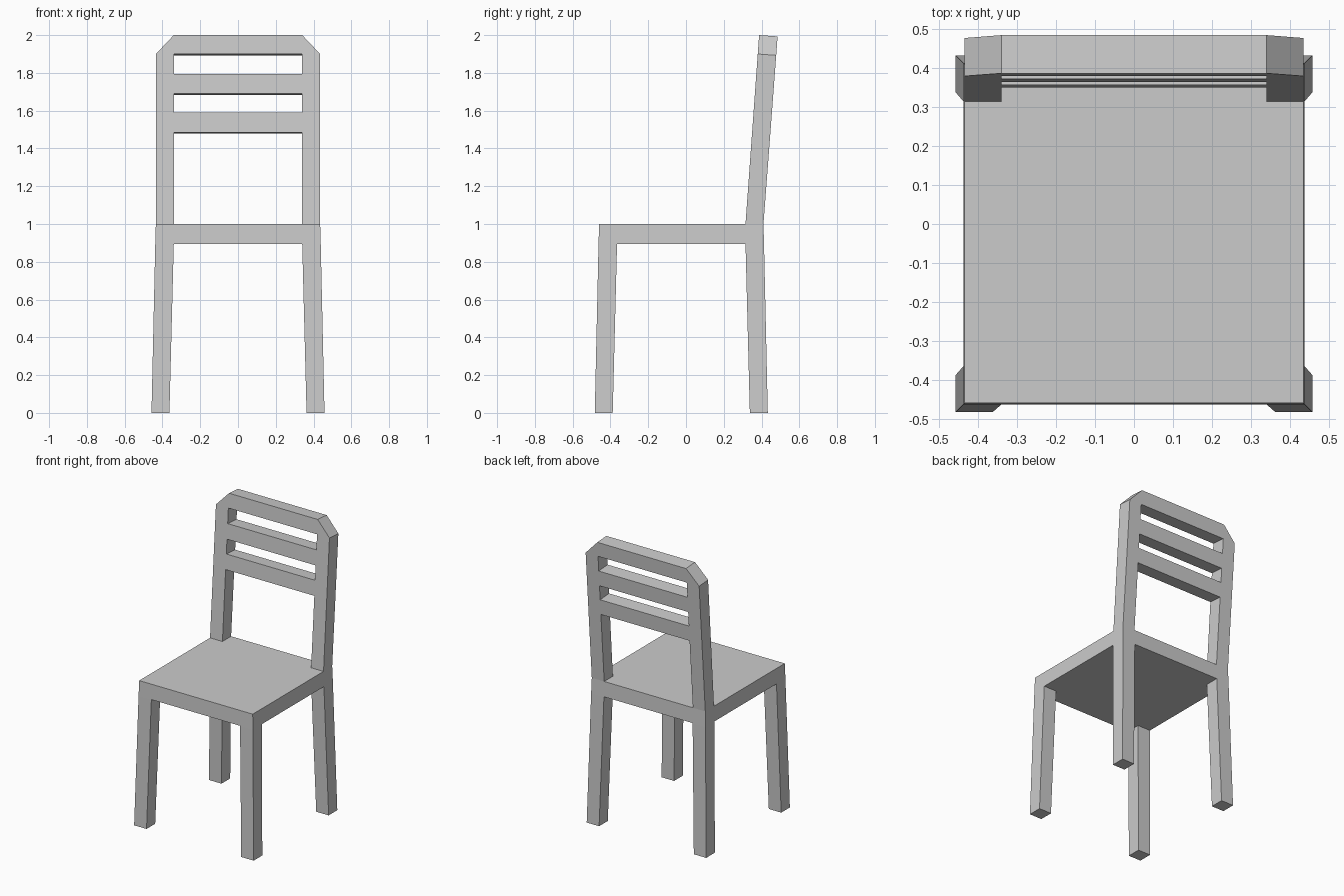
import bpy, bmesh, math

if "Cube" in bpy.data.objects:
    bpy.data.objects.remove(bpy.data.objects["Cube"])

XS = [-0.435, -0.34, 0.34, 0.435]
YS = [-0.46, -0.365, 0.315, 0.41]
SEAT_LOW, SEAT_TOP = 0.895, 1.0
RAILS = [SEAT_TOP, 1.485, 1.59, 1.69, 1.795, 1.90, 2.0]
SIDES = [(0, 2, 3, 1), (4, 5, 7, 6), (0, 1, 5, 4),
         (2, 6, 7, 3), (0, 4, 6, 2), (1, 3, 7, 5)]
faces = {}


def add_block(part, i, j, k, point):
    """Add one lattice cell; walls shared with a neighbour cancel out."""
    corners = [point(i + a, j + b, k + c)
               for c in (0, 1) for b in (0, 1) for a in (0, 1)]
    for side in SIDES:
        loop = list(dict.fromkeys(corners[n] for n in side))
        key = frozenset(loop)
        if len(loop) < 3:
            continue
        if key in faces:
            del faces[key]
        else:
            faces[key] = (part, loop)


def rounded(x, y, z):
    return (round(x, 5), round(y, 5), round(z, 5))


def base_point(i, j, k):
    """Foot, seat underside and seat top levels; legs splay outwards."""
    x, y = XS[i], YS[j]
    if k == 0:
        x += math.copysign(0.023, x)
        y += math.copysign(0.023, j - 1.5)
    elif k == 1:
        x += math.copysign(0.003, x) if i in (0, 3) else 0
        y += math.copysign(0.003, j - 1.5) if j in (0, 3) else 0
    return rounded(x, y, (0, SEAT_LOW, SEAT_TOP)[k])


def back_point(i, j, k):
    """Leaning backrest with cut top corners."""
    if i in (0, 3) and k == 6:
        k = 5
    up = RAILS[k] - SEAT_TOP
    if j == 0:
        return rounded(XS[i], YS[2] + 0.072 * up, RAILS[k])
    return rounded(XS[i], YS[3] + 0.075 * up, RAILS[k] - 0.007 * min(1, 2 * up))


# Seat slab
for i in range(3):
    for j in range(3):
        add_block("seat", i, j, 1, base_point)

# Four legs
for i, side in ((0, "left"), (2, "right")):
    for j, end in ((0, "front"), (2, "rear")):
        add_block(f"{end}_leg_{side}", i, j, 0, base_point)

# Back posts and three slats
for k in range(6):
    for i in (0, 2):
        add_block("backrest", i, 0, k, back_point)
for k in (1, 3, 5):
    add_block("backrest", 1, 0, k, back_point)

# One object per part
for part in sorted({p for p, _ in faces.values()}):
    bm = bmesh.new()
    verts = {}
    for owner, loop in faces.values():
        if owner == part:
            for co in loop:
                if co not in verts:
                    verts[co] = bm.verts.new(co)
            bm.faces.new([verts[co] for co in loop])
    bmesh.ops.dissolve_limit(bm, angle_limit=math.radians(0.6),
                             verts=bm.verts[:], edges=bm.edges[:])
    mesh = bpy.data.meshes.new(part)
    bm.to_mesh(mesh)
    bm.free()
    bpy.context.collection.objects.link(bpy.data.objects.new(part, mesh))
